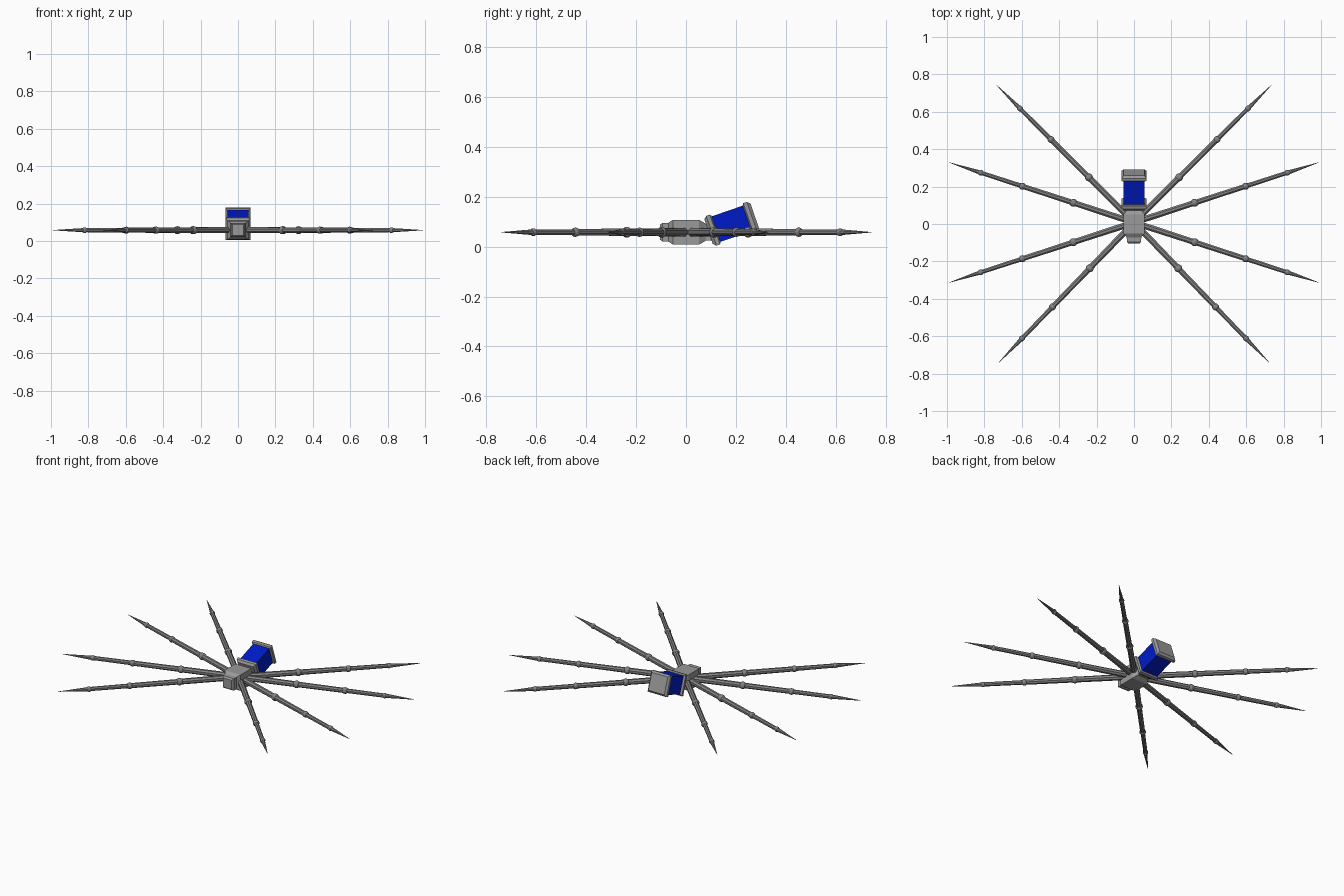
import bpy
import bmesh
from math import radians, cos, sin
from mathutils import Matrix

cube = bpy.data.objects.get("Cube")
if cube:
    bpy.data.objects.remove(cube, do_unlink=True)


def material(name, rgb):
    m = bpy.data.materials.new(name)
    m.use_nodes = True
    m.diffuse_color = (*rgb, 1)
    m.node_tree.nodes["Principled BSDF"].inputs["Base Color"].default_value = (*rgb, 1)
    return m


shell_grey = material("shell grey", (0.32, 0.32, 0.32))
leg_grey = material("leg grey", (0.23, 0.23, 0.235))
deep_blue = material("deep blue", (0.0, 0.011, 0.58))


def loft(name, sections, mat, matrix, sides=4):
    """Skin rings (distance along local x, half width, half height)."""
    bm = bmesh.new()
    k = 1 / cos(radians(180 / sides))
    angles = [radians(360 * (i + 0.5) / sides) for i in range(sides)]
    rings = [[bm.verts.new((d, cos(a) * w * k, sin(a) * h * k)) for a in angles]
             for d, w, h in sections]
    for a, b in zip(rings, rings[1:]):
        for i in range(sides):
            j = (i + 1) % sides
            bm.faces.new((a[i], a[j], b[j], b[i]))
    bm.faces.new(rings[0])
    bm.faces.new(rings[-1])
    bmesh.ops.recalc_face_normals(bm, faces=bm.faces)
    mesh = bpy.data.meshes.new(name)
    bm.to_mesh(mesh)
    bm.free()
    mesh.materials.append(mat)
    obj = bpy.data.objects.new(name, mesh)
    bpy.context.collection.objects.link(obj)
    obj.matrix_world = matrix


def frame(x, y, z, yaw, pitch=0):
    return (Matrix.Translation((x, y, z)) @ Matrix.Rotation(radians(yaw), 4, "Z")
            @ Matrix.Rotation(radians(-pitch), 4, "Y"))


# Thorax with chamfered ends, head and waist; local x runs to the back
thorax = frame(0, 0, 0.058, 90)
loft("thorax", [(-0.072, 0.038, 0.037), (-0.052, 0.055, 0.05),
                (0.052, 0.055, 0.05), (0.078, 0.037, 0.035)], shell_grey, thorax)
loft("head", [(-0.105, 0.03, 0.029), (-0.095, 0.038, 0.037),
              (-0.05, 0.04, 0.038)], shell_grey, thorax)
loft("waist", [(0.07, 0.035, 0.033), (0.11, 0.035, 0.033)], shell_grey, thorax)

# Tilted abdomen: blue core between two bevelled caps
abdomen = frame(0, 0.183, 0.092, 90, 19)
loft("abdomen_core", [(-0.08, 0.055, 0.054), (0.08, 0.055, 0.054)], deep_blue, abdomen)
for name, s in (("abdomen_front_cap", -1), ("abdomen_back_cap", 1)):
    loft(name, [(s * 0.066, 0.058, 0.056), (s * 0.071, 0.066, 0.063),
                (s * 0.086, 0.066, 0.063), (s * 0.098, 0.055, 0.052)],
         shell_grey, abdomen)

# Eight straight legs: three segments, ball joints and a pointed claw
joints = [0.341, 0.628, 0.862]
radii = [0.0165, 0.0145, 0.012]
tip = 1.04
for side, sign in (("left", 1), ("right", -1)):
    for label, angle in (("front", -46), ("mid_front", -18), ("mid_back", 18), ("back", 45)):
        yaw = angle if sign > 0 else 180 - angle
        place = frame(0, 0.008, 0.058, yaw)
        base = f"{side}_{label}_leg"
        start = 0.03
        for n, (end, r) in enumerate(zip(joints, radii), 1):
            loft(f"{base}_segment_{n}", [(start, r, r), (end, r * 0.92, r * 0.92)],
                 leg_grey, place, 8)
            bpy.ops.mesh.primitive_uv_sphere_add(segments=12, ring_count=8, radius=r * 1.3)
            ball = bpy.context.object
            ball.name = f"{base}_joint_{n}"
            ball.data.materials.append(leg_grey)
            ball.matrix_world = place @ Matrix.Translation((end, 0, 0))
            start = end
        loft(f"{base}_claw", [(start, 0.0115, 0.0115), (tip, 0.0008, 0.0008)],
             leg_grey, place, 8)
